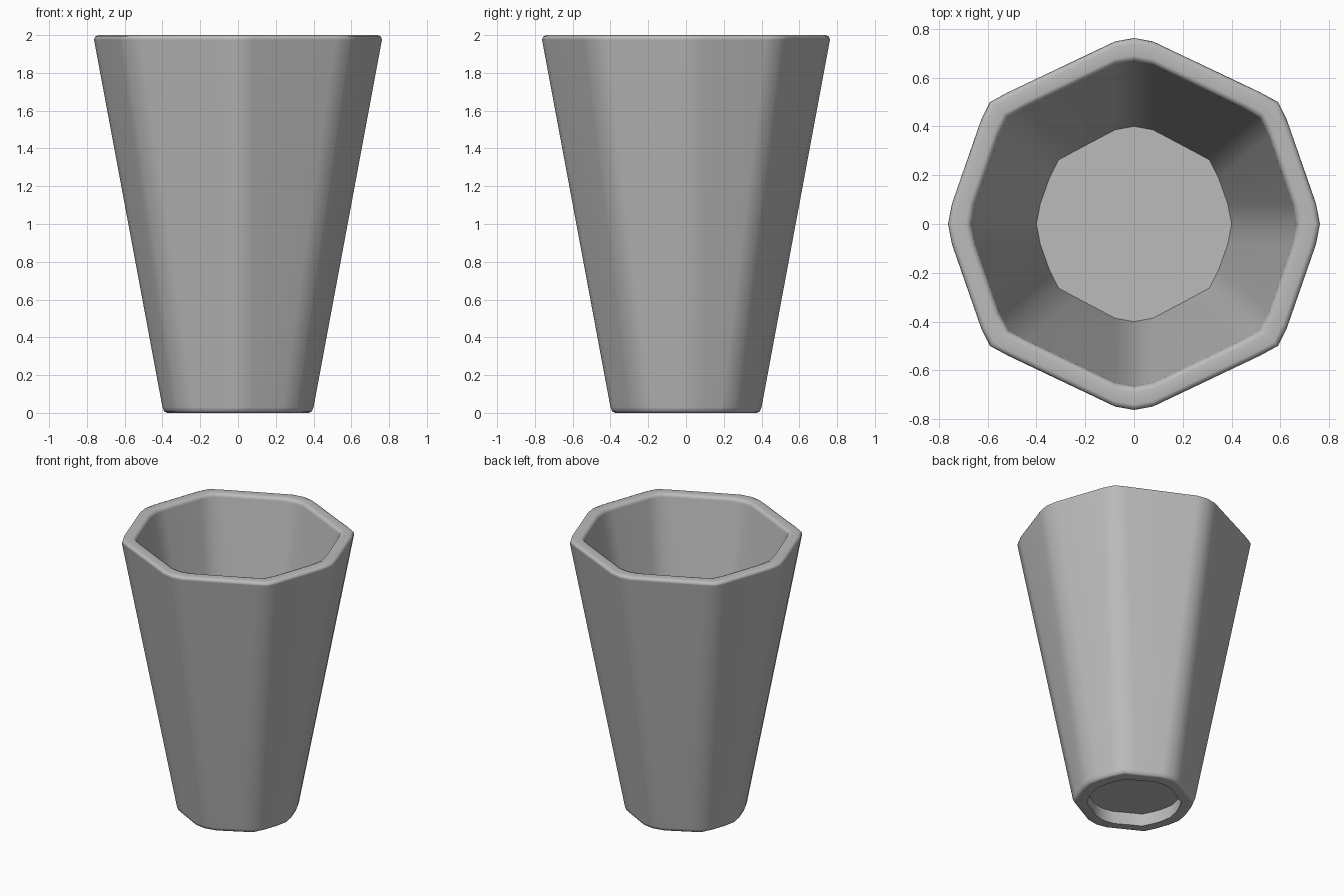
import bpy
import bmesh
import math

cube = bpy.data.objects.get("Cube")
if cube:
    bpy.data.objects.remove(cube, do_unlink=True)

grey = bpy.data.materials.new("plain grey")
grey.use_nodes = True
colour = (0.5, 0.5, 0.5, 1)
grey.diffuse_color = colour
grey.node_tree.nodes["Principled BSDF"].inputs["Base Color"].default_value = colour

# Rounded octagon: corners scale with the radius, the rounding keeps its width
SIDE, DIAGONAL, BACK = (1, 0), (0.774, 0.656), (0, 1)
QUARTER = [
    (SIDE, (0, 0)), (SIDE, (-0.016, 0.083)),
    (DIAGONAL, (0.037, -0.074)), (DIAGONAL, (0, 0)), (DIAGONAL, (-0.074, 0.04)),
    (BACK, (0.078, -0.014)), (BACK, (0, 0)),
]


def octagon(radius):
    quarter = [(c[0] * radius + o[0], c[1] * radius + o[1]) for c, o in QUARTER]
    half = quarter + [(-x, y) for x, y in quarter[-2::-1]]
    return half + [(x, -y) for x, y in half[-2:0:-1]]


# Profile (radius, height): foot recess, base, outer wall, rim, inner wall, floor
PROFILE = [
    (0.325, 0.1), (0.31, 0.0), (0.375, 0.0), (0.391, 0.008), (0.4, 0.03),
    (0.762, 1.975), (0.757, 1.992), (0.74, 2.0),
    (0.69, 2.0), (0.673, 1.993), (0.665, 1.975), (0.4, 0.47),
]

bm = bmesh.new()
rings = [[bm.verts.new((x, y, z)) for x, y in octagon(r)] for r, z in PROFILE]
for low, high in zip(rings, rings[1:]):
    for i in range(len(low)):
        j = (i + 1) % len(low)
        bm.faces.new((low[i], low[j], high[j], high[i]))
bm.faces.new(rings[0][::-1])
bm.faces.new(rings[-1])
bmesh.ops.recalc_face_normals(bm, faces=bm.faces)

mesh = bpy.data.meshes.new("tapered_cup")
bm.to_mesh(mesh)
bm.free()
mesh.materials.append(grey)
cup = bpy.data.objects.new("tapered_cup", mesh)
bpy.context.collection.objects.link(cup)

# Smooth rounded edges, flat broad walls
bpy.context.view_layer.objects.active = cup
cup.select_set(True)
bpy.ops.object.shade_smooth_by_angle(angle=math.radians(50))
weighted = cup.modifiers.new("weighted_normals", "WEIGHTED_NORMAL")
weighted.keep_sharp = True
